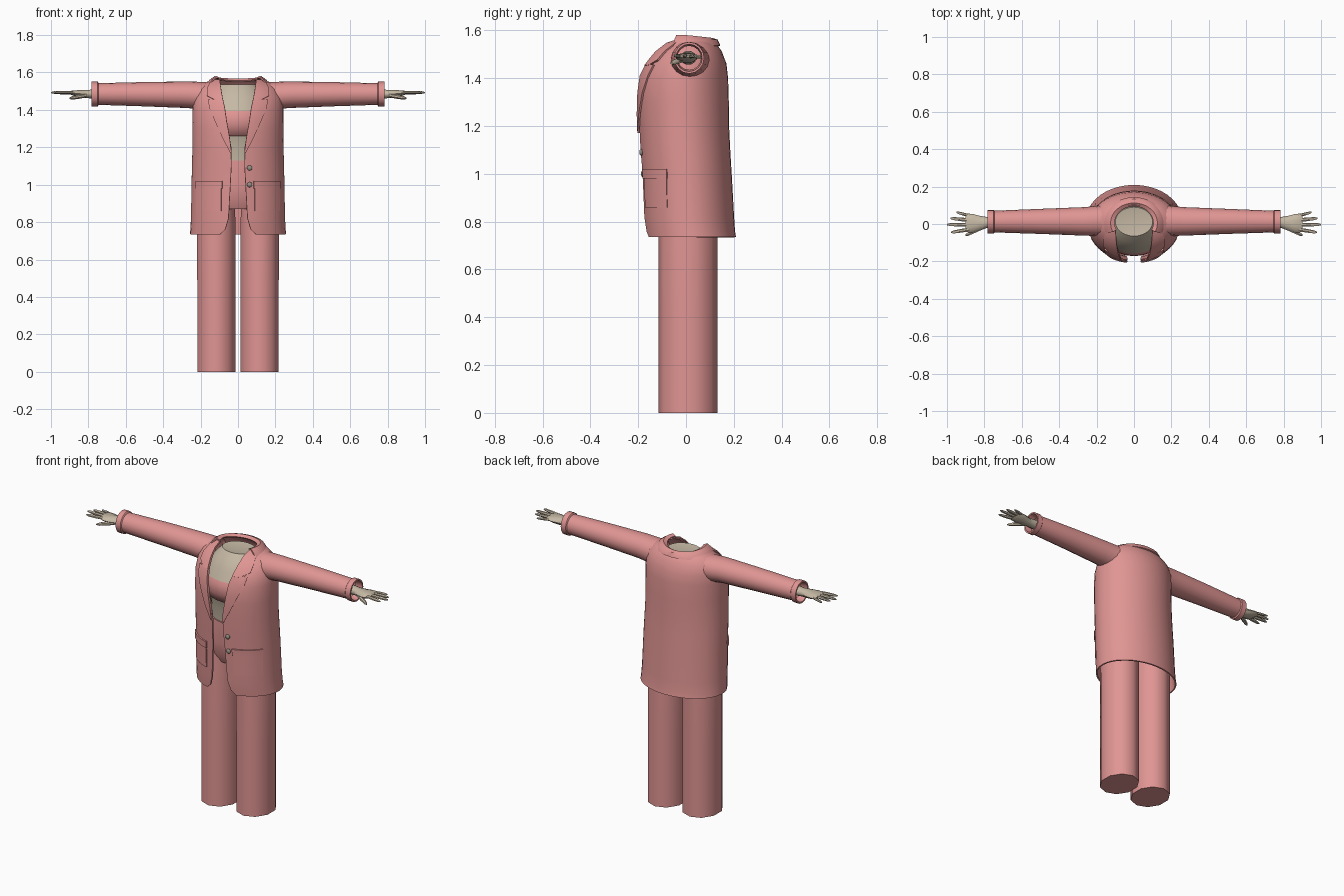
import bpy, bmesh, math

if "Cube" in bpy.data.objects:
    bpy.data.objects.remove(bpy.data.objects["Cube"])

def material(name, rgb):
    m = bpy.data.materials.new(name)
    m.diffuse_color = (*rgb, 1)
    m.use_nodes = True
    m.node_tree.nodes["Principled BSDF"].inputs["Base Color"].default_value = m.diffuse_color
    return m

PINK = material("pink cloth", (0.74, 0.30, 0.29))
SKIN = material("pale skin", (0.56, 0.48, 0.37))
BUTTON = material("button grey", (0.30, 0.27, 0.23))

def grid(name, rows, mats, closed=False, caps=False, thick=0, angle=45, rule=None):
    """Skin rows of points; closed joins each row into a loop."""
    bm = bmesh.new()
    vs = [[bm.verts.new(p) for p in r] for r in rows]
    n = len(rows[0])
    for a, b in zip(vs, vs[1:]):
        for j in range(n if closed else n - 1):
            k = (j + 1) % n
            bm.faces.new((a[j], a[k], b[k], b[j]))
    if caps:
        bm.faces.new(vs[0][::-1])
        bm.faces.new(vs[-1])
    if closed:
        bmesh.ops.recalc_face_normals(bm, faces=bm.faces)
    if rule:
        for f in bm.faces:
            f.material_index = rule(f.calc_center_median())
    me = bpy.data.meshes.new(name)
    bm.to_mesh(me)
    bm.free()
    for m in mats:
        me.materials.append(m)
    ob = bpy.data.objects.new(name, me)
    bpy.context.collection.objects.link(ob)
    bpy.ops.object.select_all(action='DESELECT')
    bpy.context.view_layer.objects.active = ob
    ob.select_set(True)
    if thick:
        mod = ob.modifiers.new("cloth", 'SOLIDIFY')
        mod.thickness, mod.offset = thick, 0
        bpy.ops.object.modifier_apply(modifier="cloth")
    bpy.ops.object.shade_smooth_by_angle(angle=math.radians(angle))
    return ob

def ring_z(z, hw, yf, yb, n, cx=0):
    c, b = (yf + yb) / 2, (yb - yf) / 2
    return [(cx + hw * math.sin(math.tau * i / n), c - b * math.cos(math.tau * i / n), z)
            for i in range(n)]

def ring_x(s, x, y, z, ry, rz, n):
    return [(s * x, y + ry * math.cos(math.tau * i / n), z + rz * math.sin(math.tau * i / n))
            for i in range(n)]

# Jacket sections: z, half width, front y, back y, half opening
JACKET = [(0.735, .253, -.165, .205, .095), (0.76, .251, -.168, .201, .068),
          (0.82, .248, -.174, .197, .05), (1.0, .245, -.18, .187, .04),
          (1.1, .243, -.188, .181, .035), (1.2, .24, -.193, .176, .036),
          (1.3, .24, -.198, .175, .055), (1.4, .24, -.192, .172, .07),
          (1.46, .235, -.165, .165, .082), (1.51, .215, -.125, .146, .092),
          (1.545, .17, -.085, .122, .098), (1.56, .125, -.05, .10, .1)]

def section(z):
    for a, b in zip(JACKET, JACKET[1:]):
        if z <= b[0]:
            t = max(0, (z - a[0]) / (b[0] - a[0]))
            return [p + (q - p) * t for p, q in zip(a, b)][1:]
    return JACKET[-1][1:]

def front(x, z, lift):
    a, yf, yb, _ = section(z)
    q = min(.98, abs(x) / a)
    return (x, (yf + yb) / 2 - (yb - yf) / 2 * math.sqrt(1 - q * q) - lift, z)

rows = []
for z, hw, yf, yb, op in JACKET:
    t0 = math.asin(op / hw)
    c, b = (yf + yb) / 2, (yb - yf) / 2
    ts = [t0 + (math.tau - 2 * t0) * i / 36 for i in range(37)]
    rows.append([(hw * math.sin(t), c - b * math.cos(t), z) for t in ts])
grid("jacket_body", rows, [PINK], thick=.008)

def front_patch(name, s, spans, lift, thick, n=5):
    """Cloth patch following the jacket front; spans are z, inner x, outer x."""
    rows = []
    for z, x0, x1 in spans:
        r = [front(s * (x0 + (x1 - x0) * i / n), z, lift) for i in range(n + 1)]
        rows.append(r if s > 0 else r[::-1])
    return grid(name, rows, [PINK], thick=thick, angle=30)

LAPEL = [(1.17, .034, .04), (1.25, .044, .082), (1.34, .06, .122), (1.41, .07, .152),
         (1.455, .08, .158), (1.457, .08, .125)]
COLLAR_FRONT = [(1.452, .08, .122), (1.475, .084, .165), (1.51, .09, .165),
                (1.545, .095, .15), (1.56, .098, .122)]

for s, side in ((1, "left"), (-1, "right")):
    # Lapel, front of the collar, pocket and flap
    front_patch("lapel_" + side, s, LAPEL, .01, .008)
    front_patch("collar_front_" + side, s, COLLAR_FRONT, .012, .008)
    front_patch("pocket_" + side, s, [(.86, .09, .222), (.92, .09, .222), (1.0, .09, .222)],
                .006, .006, 8)
    front_patch("pocket_flap_" + side, s, [(.98, .085, .225), (1.0, .085, .225),
                                         (1.02, .085, .225)], .01, .008, 8)

    # Sleeve with raised cuff folded inwards
    prof = [(.15, .018, 1.472, .085, .076), (.2, .016, 1.476, .08, .074),
            (.27, .014, 1.481, .076, .071), (.5, .014, 1.484, .067, .065),
            (.745, .013, 1.485, .058, .058), (.75, .013, 1.485, .063, .066),
            (.782, .013, 1.485, .063, .066), (.782, .013, 1.485, .055, .057),
            (.74, .013, 1.485, .05, .05)]
    grid("sleeve_" + side, [ring_x(s, *p, 16) for p in prof], [PINK], closed=True)

    # Hand
    palm = [(.72, .01, 1.485, .034, .03), (.79, .008, 1.485, .03, .024),
            (.825, .004, 1.485, .04, .023), (.86, .004, 1.488, .049, .018),
            (.89, .006, 1.491, .05, .012), (.9, .006, 1.492, .042, .006)]
    grid("hand_" + side, [ring_x(s, *p, 10) for p in palm], [SKIN], closed=True, caps=True)
    fingers = [("little", (.875, .042, 1.49), (.95, .063, 1.487), .009),
               ("ring", (.88, .02, 1.492), (.982, .03, 1.491), .0105),
               ("middle", (.88, -.005, 1.493), (1.0, -.003, 1.493), .0105),
               ("index", (.88, -.03, 1.493), (.978, -.045, 1.493), .0105),
               ("thumb", (.81, -.015, 1.478), (.9, -.06, 1.462), .014)]
    for nm, a, b, r in fingers:
        rr = []
        for t, k in ((0, 1), (.45, 1), (.85, .8), (1, .35)):
            x, y, z = [p + (q - p) * t for p, q in zip(a, b)]
            rr.append(ring_x(s, x, y, z, r * k, r * k * .85, 7))
        grid(nm + "_finger_" + side, rr, [SKIN], closed=True, caps=True)

    # Trouser leg
    leg = [(0, .107), (.45, .107), (.8, .108), (.95, .1)]
    grid("trouser_leg_" + side, [ring_z(z, r, -.116, .131, 10, s * .116) for z, r in leg],
         [PINK], closed=True, caps=True, angle=50)

# Collar standing around the back of the neck
rows = []
for rx, ry, z, dz in ((.165, .135, 1.535, .0), (.15, .125, 1.558, .0),
                      (.125, .108, 1.576, -.012), (.105, .092, 1.568, -.015)):
    r = []
    for i in range(21):
        t = math.radians(65 + 230 * i / 20)
        k = max(0, -math.cos(t))
        r.append((rx * math.sin(t), -ry * math.cos(t) + .005, z + dz * k))
    rows.append(r)
grid("collar_back", rows, [PINK], thick=.008)

# Trouser hips
hips = [(.87, .17, -.09, .11), (.92, .205, -.115, .13), (1.0, .205, -.125, .13),
        (1.13, .165, -.125, .115)]
grid("trouser_hips", [ring_z(*p, 20) for p in hips], [PINK], closed=True, caps=True)

# Torso: bare waist, cropped top, bare chest and neckline
torso = [(1.1, .155, -.118, .11), (1.2, .155, -.12, .11), (1.26, .165, -.135, .12),
         (1.265, .168, -.145, .12), (1.32, .18, -.172, .13), (1.375, .18, -.17, .135),
         (1.395, .178, -.158, .135), (1.45, .165, -.135, .13), (1.5, .135, -.1, .115),
         (1.535, .1, -.065, .09), (1.53, .06, -.035, .06)]
grid("torso", [ring_z(*p, 24) for p in torso], [SKIN, PINK], closed=True, caps=True,
     rule=lambda c: 1 if 1.261 < c.z < 1.39 else 0)

# Front buttons
for z in (1.09, 1.0):
    x, y, _ = front(.062, z, .006)
    bpy.ops.mesh.primitive_uv_sphere_add(segments=12, ring_count=8, radius=.014, location=(x, y, z))
    ob = bpy.context.object
    ob.name = "button"
    ob.scale.y = .6
    ob.data.materials.append(BUTTON)
    bpy.ops.object.shade_smooth_by_angle()
